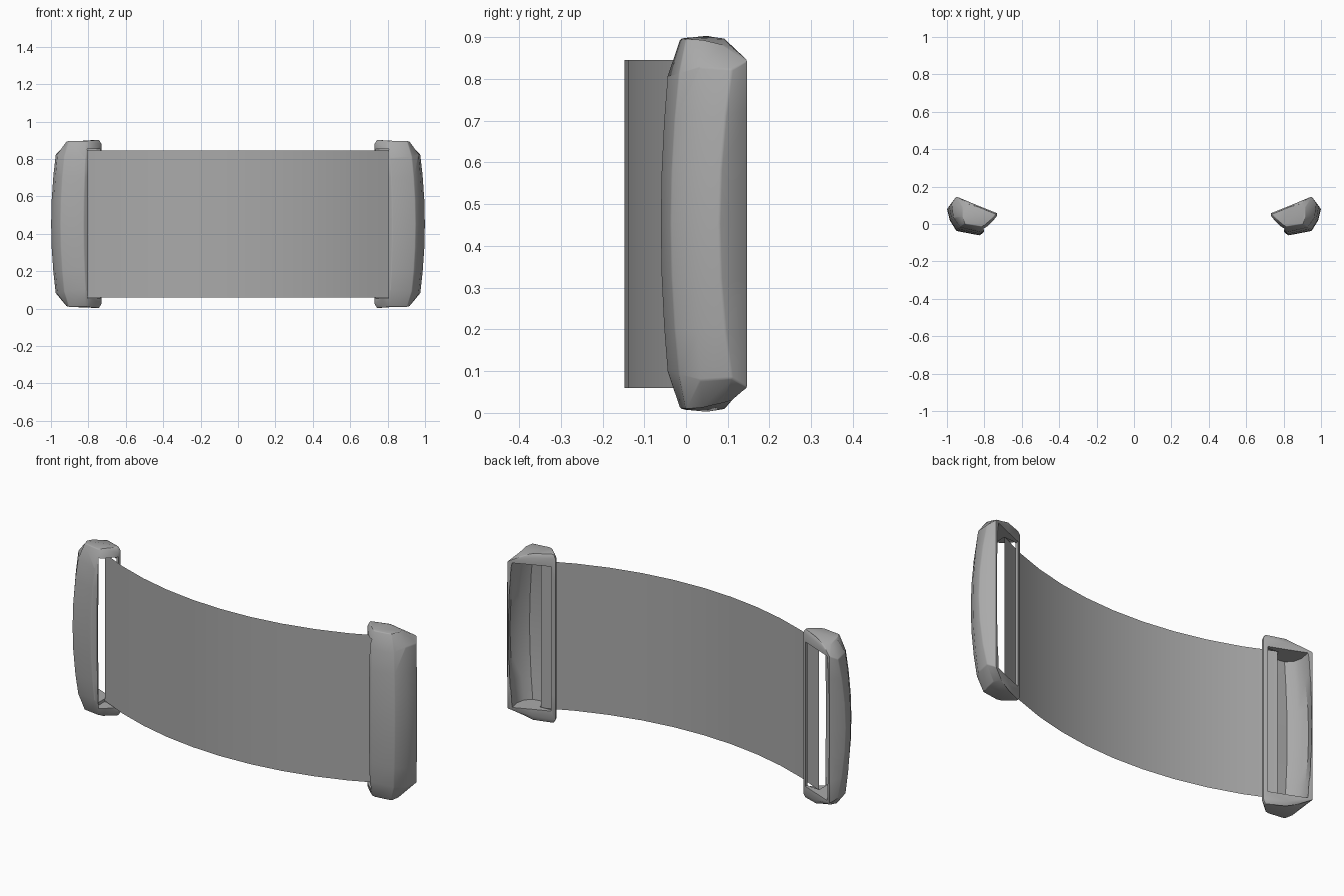
import bpy, bmesh, math
from mathutils import Matrix

cube = bpy.data.objects.get("Cube")
if cube:
    bpy.data.objects.remove(cube, do_unlink=True)

MID_Z = 0.453

grey = bpy.data.materials.new("plain grey")
grey.use_nodes = True
colour = (0.4, 0.4, 0.4, 1)
grey.diffuse_color = colour
grey.node_tree.nodes["Principled BSDF"].inputs["Base Color"].default_value = colour


def add_object(name, bm):
    mesh = bpy.data.meshes.new(name)
    bm.to_mesh(mesh)
    bm.free()
    mesh.materials.append(grey)
    obj = bpy.data.objects.new(name, mesh)
    bpy.context.collection.objects.link(obj)
    return obj


def smooth(obj, angle):
    bpy.ops.object.select_all(action='DESELECT')
    obj.select_set(True)
    bpy.context.view_layer.objects.active = obj
    bpy.ops.object.shade_smooth_by_angle(angle=math.radians(angle))


def loft(rows):
    """Skin closed rings of equal length and cap both ends."""
    bm = bmesh.new()
    rings = [[bm.verts.new(p) for p in row] for row in rows]
    for a, b in zip(rings, rings[1:]):
        for i in range(len(a)):
            j = (i + 1) % len(a)
            bm.faces.new((a[i], a[j], b[j], b[i]))
    bm.faces.new(rings[0])
    bm.faces.new(rings[-1])
    bmesh.ops.recalc_face_normals(bm, faces=bm.faces)
    return bm


# Curved sheet: an arc swept straight up, without thickness
half, sag, steps = 0.82, 0.197, 10
radius = (half ** 2 + sag ** 2) / (2 * sag)
sweep = math.asin(half / radius)
bm = bmesh.new()
last = None
for i in range(steps + 1):
    a = sweep * (2 * i / steps - 1)
    x, y = radius * math.sin(a), -0.147 + radius * (1 - math.cos(a))
    pair = [bm.verts.new((x, y, z)) for z in (0.06, 0.845)]
    if last:
        bm.faces.new((last[0], pair[0], pair[1], last[1]))
    last = pair
smooth(add_object("curved_sheet", bm), 30)

# Bracket corners: x, y at mid height; x, y, height at the shoulder; same at the cap
corners = [
    ((0.825, -0.061), (0.815, -0.045, 0.350), (0.815, -0.014, 0.442)),
    ((0.950, -0.037), (0.930, -0.017, 0.360), (0.905, 0.000, 0.444)),
    ((0.985, 0.020), (0.965, 0.035, 0.375), (0.915, 0.040, 0.442)),
    ((1.000, 0.080), (0.975, 0.110, 0.370), (0.915, 0.085, 0.430)),
    ((0.950, 0.147), (0.950, 0.147, 0.392), (0.890, 0.112, 0.422)),
    ((0.840, 0.101), (0.840, 0.101, 0.420), (0.835, 0.092, 0.446)),
    ((0.730, 0.057), (0.730, 0.057, 0.430), (0.742, 0.055, 0.450)),
    ((0.735, 0.040), (0.735, 0.040, 0.425), (0.747, 0.041, 0.450)),
    ((0.793, -0.036), (0.790, -0.024, 0.380), (0.795, -0.004, 0.447)),
]
# Hollow of the bracket, open at the back: mid height, then its end
hollow = [
    ((0.800, -0.036), (0.800, -0.012, 0.385)),
    ((0.935, -0.018), (0.900, 0.005, 0.385)),
    ((0.968, 0.022), (0.930, 0.035, 0.385)),
    ((0.982, 0.080), (0.940, 0.080, 0.385)),
    ((0.938, 0.160), (0.925, 0.160, 0.385)),
    ((0.735, 0.160), (0.735, 0.160, 0.385)),
    ((0.750, 0.064), (0.750, 0.064, 0.385)),
    ((0.750, 0.030), (0.750, 0.030, 0.385)),
]


def ring(points, t, sign):
    out = []
    for p in points:
        if t > 1:
            x, y, h = p[2]
        else:
            m, s = p[0], p[1]
            x, y = (m[k] + (s[k] - m[k]) * t * t for k in (0, 1))
            h = s[2] * t
        out.append((x, y, MID_Z + sign * h))
    return out


def bowed(points, levels):
    return loft([ring(points, t, -1) for t in reversed(levels)]
                + [ring(points, 0, 1)] + [ring(points, t, 1) for t in levels])


bracket = add_object("left_bracket", bowed(corners, (0.35, 0.7, 1, 2)))
bevel = bracket.modifiers.new("soft edges", 'BEVEL')
bevel.width, bevel.segments = 0.004, 2
bevel.angle_limit = math.radians(35)

# Front slot for the sheet, leaving a thin bar behind it
slot = [(0.6, -0.2), (0.800, -0.2), (0.802, -0.030), (0.825, 0.0),
        (0.825, 0.055), (0.765, 0.052), (0.740, 0.043), (0.6, 0.043)]
slot_bm = loft([[(x, y, MID_Z + h) for x, y in slot] for h in (-0.400, 0.400)])
cutters = [add_object("slot_cutter", slot_bm),
           add_object("hollow_cutter", bowed(hollow, (0.35, 0.7, 1)))]
for cutter in cutters:
    cutter.hide_render = True
    cut = bracket.modifiers.new(cutter.name, 'BOOLEAN')
    cut.operation, cut.object = 'DIFFERENCE', cutter

# Bake the modifiers, then mirror for the other side
bpy.context.view_layer.update()
deps = bpy.context.evaluated_depsgraph_get()
mesh = bpy.data.meshes.new_from_object(bracket.evaluated_get(deps))
bracket.modifiers.clear()
bracket.data = mesh
for cutter in cutters:
    bpy.data.objects.remove(cutter, do_unlink=True)

other = mesh.copy()
other.transform(Matrix.Scale(-1, 4, (1, 0, 0)))
other.flip_normals()
twin = bpy.data.objects.new("right_bracket", other)
bpy.context.collection.objects.link(twin)
for obj in (bracket, twin):
    smooth(obj, 32)
